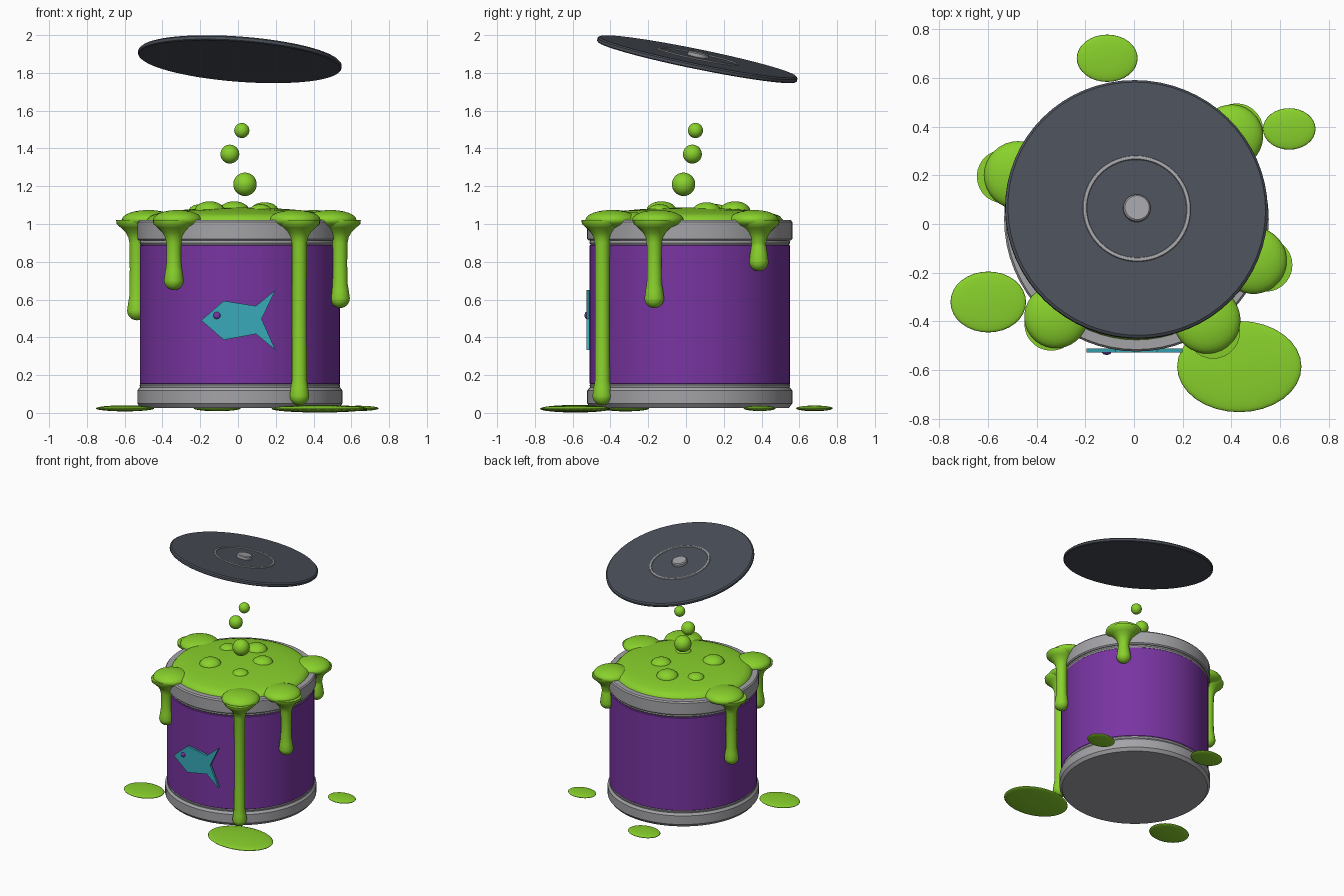
import bpy, bmesh, math
from mathutils import Matrix, Vector, Euler

if "Cube" in bpy.data.objects:
    bpy.data.objects.remove(bpy.data.objects["Cube"])

def mat(name, c):
    m = bpy.data.materials.new(name)
    m.diffuse_color = (*c, 1)
    m.use_nodes = True
    m.node_tree.nodes["Principled BSDF"].inputs["Base Color"].default_value = m.diffuse_color
    return m

GREEN = mat("slime green", (0.25, 0.64, 0.025))
PURPLE = mat("can purple", (0.19, 0.035, 0.36))
GREY = mat("metal grey", (0.37, 0.37, 0.39))
DARK = mat("lid dark grey", (0.07, 0.08, 0.10))
TEAL = mat("fish teal", (0.04, 0.40, 0.48))

CX, CY = 0.01, 0.02   # can axis

def finish(name, bm, m, smooth=True, angle=35):
    bmesh.ops.recalc_face_normals(bm, faces=bm.faces)
    me = bpy.data.meshes.new(name)
    bm.to_mesh(me)
    bm.free()
    me.materials.append(m)
    ob = bpy.data.objects.new(name, me)
    bpy.context.collection.objects.link(ob)
    if smooth:
        bpy.ops.object.select_all(action='DESELECT')
        ob.select_set(True)
        bpy.context.view_layer.objects.active = ob
        bpy.ops.object.shade_smooth_by_angle(angle=math.radians(angle))
    return ob

def lathe(name, prof, m, loc=(0, 0, 0), rot=(0, 0, 0), n=64, closed=False, angle=35):
    """Revolve (radius, z) points round z."""
    bm = bmesh.new()
    rings = []
    for r, z in prof:
        if r < 1e-6:
            rings.append([bm.verts.new((0, 0, z))] * n)
        else:
            rings.append([bm.verts.new((r * math.cos(2 * math.pi * i / n),
                                        r * math.sin(2 * math.pi * i / n), z)) for i in range(n)])
    pairs = list(zip(rings, rings[1:])) + ([(rings[-1], rings[0])] if closed else [])
    for a, b in pairs:
        for i in range(n):
            j = (i + 1) % n
            vs = list(dict.fromkeys((a[i], a[j], b[j], b[i])))
            if len(vs) > 2:
                bm.faces.new(vs)
    ob = finish(name, bm, m, True, angle)
    ob.location = loc
    ob.rotation_euler = rot
    return ob

def blob(name, loc, size, m=GREEN, rot=0, seg=32):
    bm = bmesh.new()
    bmesh.ops.create_uvsphere(bm, u_segments=seg, v_segments=seg // 2, radius=1)
    bmesh.ops.scale(bm, verts=bm.verts, vec=size)
    ob = finish(name, bm, m, True, 180)
    ob.location = loc
    ob.rotation_euler.z = rot
    return ob

# Can body and metal rims
AX = (CX, CY, 0)
lathe("can_body", [(0, .1), (.515, .1), (.515, .14), (.53, .155), (.53, .885), (.515, .9), (.515, .98), (0, .98)], PURPLE, AX)
lathe("bottom_rim", [(0, .027), (.525, .027), (.543, .05), (.543, .118), (.53, .135), (.5, .135)], GREY, AX)
lathe("bottom_bead", [(.5, .13), (.528, .135), (.531, .147), (.525, .155), (.5, .155)], GREY, AX, closed=True)
lathe("top_rim", [(.49, .912), (.535, .912), (.543, .92), (.543, 1.01), (.535, 1.02), (.49, 1.02)], GREY, AX, closed=True)
lathe("top_bead", [(.5, .89), (.525, .89), (.531, .9), (.528, .915), (.5, .915)], GREY, AX, closed=True)

# Slime surface with bubbles
dome = [(.5, .99), (.5, 1.015), (.485, 1.032)]
dome += [(.485 * math.cos(a), 1.032 + .055 * math.sin(a)) for a in (k * math.pi / 16 for k in range(1, 8))]
lathe("slime_surface", dome + [(0, 1.087)], GREEN, AX, angle=80)
for i, (x, y, r, h) in enumerate([(-.15, -.13, .08, .05), (.14, .11, .075, .045), (-.02, .26, .08, .05),
                                  (.12, -.14, .06, .035), (-.2, .16, .06, .035)]):
    blob(f"slime_bubble_{i + 1}", (x, y, 1.07), (r, r, h), seg=24)

# Drips over the rim: lobe centre, lobe radius, drip position, tip height
for i, (lx, ly, lr, dx, dy, tip) in enumerate([
        (-.475, .20, .14, -.535, .195, .49), (-.32, -.38, .13, -.34, -.41, .65),
        (.30, -.395, .137, .325, -.443, .04), (.49, -.15, .137, .54, -.168, .555),
        (.40, .36, .13, .42, .385, .75)]):
    blob(f"slime_lobe_{i + 1}", (lx, ly, 1.022), (lr, lr, .052), rot=math.atan2(ly, lx))
    b = .052   # tip bulge radius
    prof = [(0, 1.03), (.11, 1.02), (.108, 1.0), (.085, .98), (.06, .955), (.046, .93), (.04, .9),
            (.038, .5 * (.9 + tip + .13)), (.04, tip + .13), (.046, tip + .095)]
    prof += [(b * math.cos(a), tip + b - b * math.sin(a)) for a in (k * math.pi / 12 for k in range(6))]
    lathe(f"slime_drip_{i + 1}", prof + [(0, tip)], GREEN, (dx, dy, 0), n=28, angle=80)

# Flying drops
for i, (x, y, z, r) in enumerate([(.02, .05, 1.495, .04), (-.043, .034, 1.37, .05), (.037, -.013, 1.21, .062)]):
    blob(f"slime_drop_{i + 1}", (x, y, z), (r, r, r))

# Puddles
for i, (x, y, rx, ry, h) in enumerate([(-.598, -.32, .155, .125, .016), (.432, -.585, .255, .187, .02),
                                       (.637, .39, .108, .085, .014), (-.11, .68, .125, .097, .015)]):
    blob(f"slime_puddle_{i + 1}", (x, y, .024 if i != 1 else .022), (rx, ry, h))

# Flying lid with ring and knob
LID = (.01, .06, 1.873)
ROT = (math.radians(-11.5), math.radians(4.3), 0)
lathe("lid", [(0, -.014), (.535, -.014), (.54, -.009), (.54, .006), (.53, .014), (0, .014)], DARK, LID, ROT)
lathe("lid_ring", [(.203, .01), (.207, .019), (.214, .021), (.220, .019), (.224, .01)], GREY, LID, ROT, closed=True)
lathe("lid_knob", [(0, .01), (.056, .01), (.056, .032), (.05, .038), (0, .038)], GREY, LID, ROT, n=32)

# Fish plate and eye
bm = bmesh.new()
pts = [(-.195, .49), (-.075, .593), (.095, .566), (.198, .65), (.125, .497), (.198, .333), (.095, .418), (-.075, .386)]
f = bm.faces.new([bm.verts.new((x, -.527, z)) for x, z in pts])
ext = bmesh.ops.extrude_face_region(bm, geom=[f])
bmesh.ops.translate(bm, vec=(0, .016, 0), verts=[v for v in ext["geom"] if isinstance(v, bmesh.types.BMVert)])
finish("fish_plate", bm, TEAL, False)
blob("fish_eye", (-.112, -.527, .516), (.019, .01, .019), PURPLE, seg=16)
